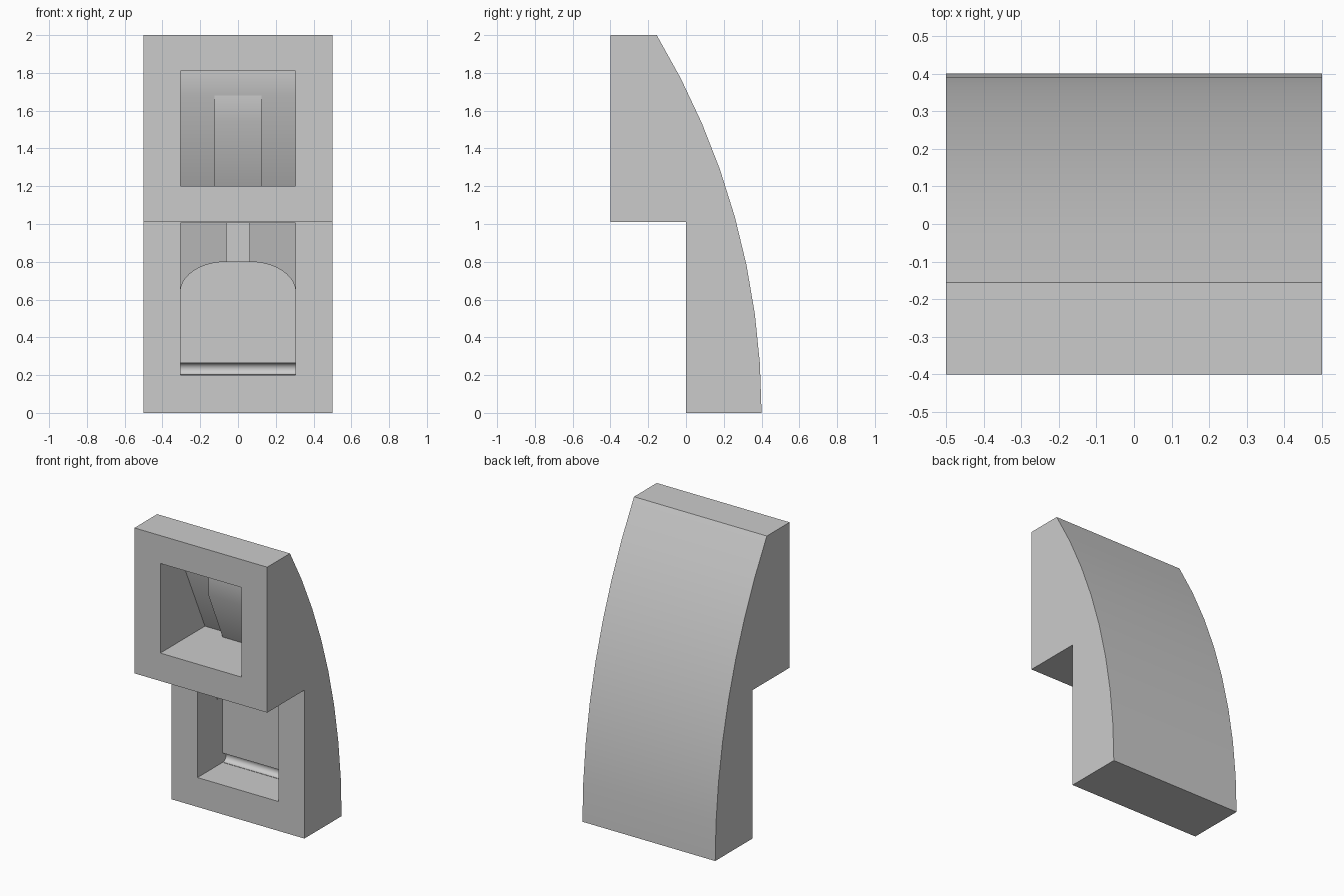
import bpy, bmesh
from math import asin, sin, cos, pi, radians

cube = bpy.data.objects.get("Cube")
if cube:
    bpy.data.objects.remove(cube, do_unlink=True)

grey = bpy.data.materials.new("plain_grey")
grey.use_nodes = True
colour = (0.6, 0.6, 0.6, 1)
grey.diffuse_color = colour
grey.node_tree.nodes["Principled BSDF"].inputs["Base Color"].default_value = colour


def prism(name, points, start, end, axis="x"):
    """Extrude a (y, z) profile along x, or an (x, z) profile along y."""
    bm = bmesh.new()
    place = (lambda p, d: (d, p[0], p[1])) if axis == "x" else (lambda p, d: (p[0], d, p[1]))
    face = bm.faces.new([bm.verts.new(place(p, start)) for p in points])
    top = bmesh.ops.extrude_face_region(bm, geom=[face])["geom"]
    shift = (end - start, 0, 0) if axis == "x" else (0, end - start, 0)
    bmesh.ops.translate(bm, vec=shift, verts=[v for v in top if isinstance(v, bmesh.types.BMVert)])
    bmesh.ops.recalc_face_normals(bm, faces=bm.faces)
    mesh = bpy.data.meshes.new(name)
    bm.to_mesh(mesh)
    bm.free()
    mesh.materials.append(grey)
    obj = bpy.data.objects.new(name, mesh)
    bpy.context.collection.objects.link(obj)
    return obj


def select(obj):
    bpy.ops.object.select_all(action="DESELECT")
    obj.select_set(True)
    bpy.context.view_layer.objects.active = obj


def cut(obj, cutter):
    cutter.hide_render = True
    mod = obj.modifiers.new("cut", "BOOLEAN")
    mod.operation, mod.solver, mod.object = "DIFFERENCE", "EXACT", cutter
    select(obj)
    bpy.ops.object.modifier_apply(modifier=mod.name)
    bpy.data.objects.remove(cutter, do_unlink=True)


# Stepped body with a curved back
R, STEPS = 3.88, 8
sweep = asin(2 / R)
back = [(0.4 - R + R * cos(sweep * i / STEPS), R * sin(sweep * i / STEPS)) for i in range(STEPS + 1)]
body = prism("housing", back + [(-0.4, 2), (-0.4, 1.01), (0, 1.01), (0, 0)], -0.5, 0.5)

# Upper pocket with a sloping back
W = 0.305
cut(body, prism("upper_pocket", [(-0.5, 1.2), (0.08, 1.2), (-0.14, 1.68), (-0.14, 1.81), (-0.5, 1.81)], -W, W))

# Lower pocket: sloping upper back, arched recess, centre channel
cut(body, prism("lower_pocket", [(-0.1, 0.2), (0.215, 0.2), (0.215, 0.64), (0.13, 1.005), (-0.1, 1.005)], -W, W))
arch = [(0.06 + 0.245 * sin(pi / 2 * i / 10), 0.64 + 0.16 * cos(pi / 2 * i / 10)) for i in range(11)]
arch = arch + [(W, 0.2)]
arch += [(-x, z) for x, z in reversed(arch)]
cut(body, prism("arched_recess", arch, 0.1, 0.27, "y"))
cut(body, prism("centre_channel", [(0.05, 0.7), (0.2, 0.7), (0.2, 1.005), (0.05, 1.005)], -0.06, 0.06))

# Round groove at the foot of the lower pocket
ring = [(0.275 + 0.032 * cos(pi * i / 8), 0.233 + 0.032 * sin(pi * i / 8)) for i in range(16)]
cut(body, prism("foot_groove", ring, -W, W))

# Rib on the back of the upper pocket
rib = prism("centre_rib", [(0.013, 1.2), (-0.14, 1.544), (-0.14, 1.68), (0.08, 1.2)], -0.125, 0.125)

for obj in (body, rib):
    select(obj)
    bpy.ops.object.shade_smooth_by_angle(angle=radians(30))
